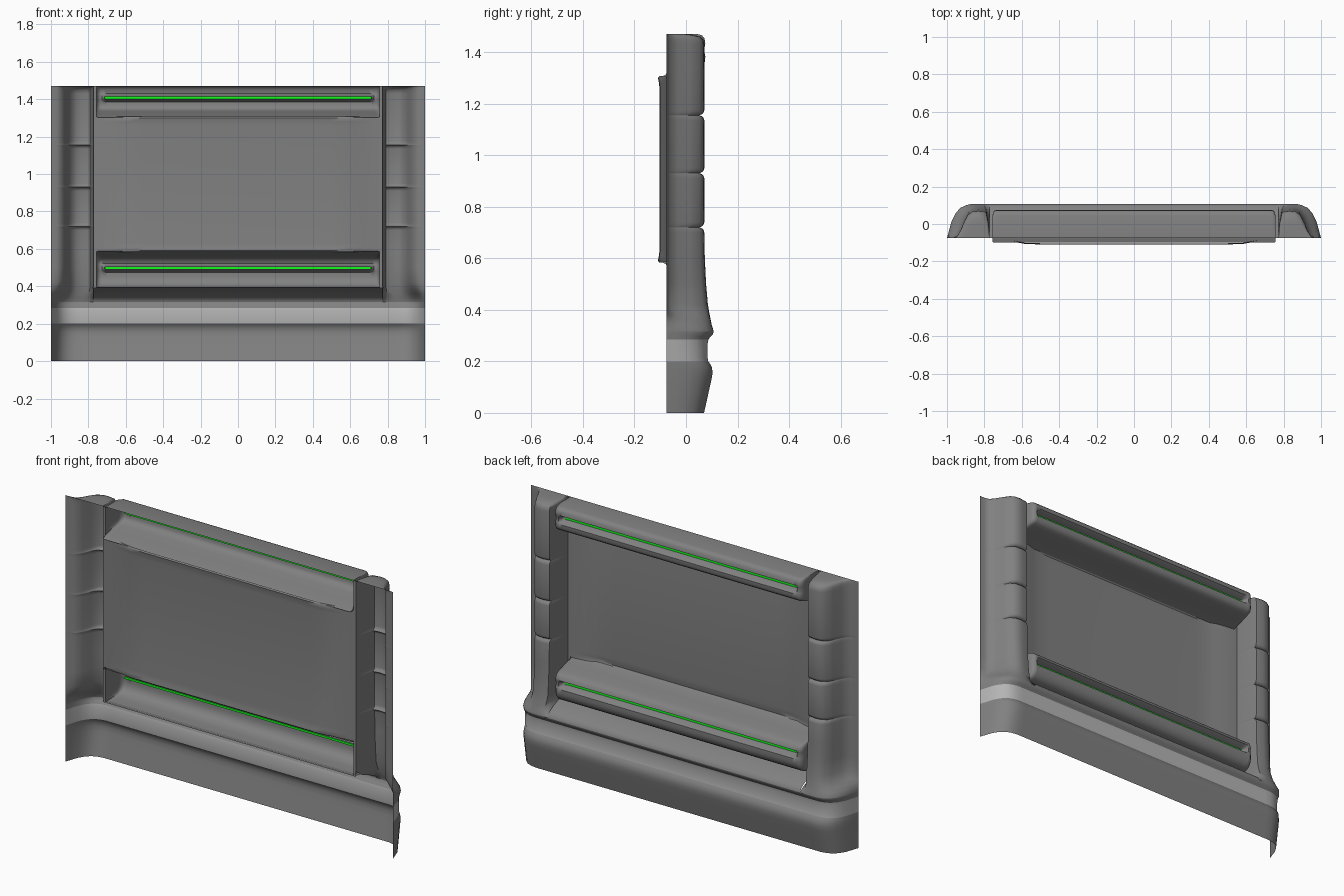
import bpy, math

if "Cube" in bpy.data.objects:
    bpy.data.objects.remove(bpy.data.objects["Cube"])

BACK = -0.075


def material(name, rgb):
    m = bpy.data.materials.new(name)
    m.diffuse_color = (*rgb, 1)
    m.use_nodes = True
    m.node_tree.nodes["Principled BSDF"].inputs["Base Color"].default_value = m.diffuse_color
    return m


DARK = material("dark_grey", (0.22, 0.22, 0.22))
LIGHT = material("light_grey", (0.46, 0.46, 0.46))
GREEN = material("green_glow", (0.005, 1.0, 0.01))


def loft(name, rows, mat=DARK, mirror=False, angle=50):
    """Skin a sheet through rows of equal point count."""
    n = len(rows[0])
    verts = [p for r in rows for p in r]
    faces = [(i * n + j, i * n + j + 1, (i + 1) * n + j + 1, (i + 1) * n + j)
             for i in range(len(rows) - 1) for j in range(n - 1)]
    me = bpy.data.meshes.new(name)
    me.from_pydata(verts, [], faces)
    ob = bpy.data.objects.new(name, me)
    bpy.context.collection.objects.link(ob)
    me.materials.append(mat)
    if mirror:
        ob.modifiers.new("mirror", 'MIRROR').use_mirror_merge = False
    bpy.ops.object.select_all(action='DESELECT')
    ob.select_set(True)
    bpy.context.view_layer.objects.active = ob
    bpy.ops.object.shade_smooth_by_angle(angle=math.radians(angle))
    return ob


# Plan sections: (x, fraction of depth from the back plane)
base_sec = [(1, 0), (.99, .2), (.975, .5), (.955, .72), (.93, .88), (.9, .96),
            (.87, 1), (.835, 1), (.8, 1), (.785, 1), (.772, 1)]
col_sec = [(1, 0), (.968, .01), (.945, .08), (.926, .3), (.908, .6), (.888, .87),
           (.862, .98), (.83, 1), (.79, .95), (.777, .5), (.772, 0)]


# Skirting along the bottom, with a lighter band in its waist
def skirting(name, profile, mat=DARK):
    rows = []
    for y, z in profile:
        half = [(x, BACK + f * (y - BACK), z) for x, f in base_sec]
        rows.append([(-x, yy, zz) for x, yy, zz in half] + half[::-1])
    loft(name, rows, mat)


skirting("skirting_lower", [(.07, 0), (.079, .04), (.09, .09), (.099, .13), (.103, .155),
                            (.101, .175), (.094, .19), (.086, .2)])
skirting("skirting_band", [(.086, .2), (.084, .215), (.084, .27), (.087, .285)], LIGHT)
skirting("skirting_upper", [(.087, .285), (.095, .296), (.105, .306), (.107, .315)])

# Side columns: blend out of the skirting, grooved, capped at the top
levels = [(.315, .107), (.325, .105), (.34, .1), (.36, .096), (.38, .092), (.42, .085),
          (.5, .078), (.6, .073)]
for g in (.72, .93, 1.155):
    levels += [(g - .02, .071), (g - .009, .068), (g - .003, .06), (g, .052),
               (g + .003, .06), (g + .009, .068), (g + .02, .071)]
levels += [(1.3, .071), (1.43, .071), (1.448, .067), (1.46, .055), (1.467, .03), (1.47, 0), (1.47, BACK)]
rows = []
for z, y in levels:
    t = min(1, max(0, (z - .315) / .105))
    t = t * t * (3 - 2 * t)
    row = []
    for (xa, fa), (xb, fb) in zip(base_sec, col_sec):
        f = fa + (fb - fa) * t
        row.append((xa + (xb - xa) * t, BACK + f * (y - BACK), z))
    rows.append(row)
loft("side_column", rows, mirror=True, angle=60)

# Rounded sill between skirting and lower beam
sill = [(.107, .315), (.104, .325), (.095, .336), (.08, .347), (.055, .36), (.02, .374),
        (-.03, .388), (BACK, .395)]
loft("sill", [[(-.772, y, z), (.772, y, z)] for y, z in sill])


# Beams: profile lofted along x, groove fading out at rounded ends
def beam(name, profile, zmid):
    ends = [(.772, 0, 0), (.757, 0, 0), (.757, .8, 0), (.752, .93, 0), (.74, 1, 0),
            (.728, 1, 0), (.718, 1, .7), (.7, 1, 1)]
    stations = [(-x, s, g) for x, s, g in ends] + ends[::-1]
    rows = []
    for x, s, g in stations:
        row = []
        for y, z, depth in profile:
            yy = BACK + s * (y - g * depth - BACK)
            zz = zmid + (z - zmid) * (.9 + .1 * s if 0 < s and z < 1.46 else 1)
            row.append((x, yy, zz))
        rows.append(row)
    loft(name, rows)


def groove(c):
    return [(.075, c + .024, 0), (.073, c + .016, .012), (.072, c + .008, .035),
            (.072, c - .008, .035), (.073, c - .016, .012), (.075, c - .024, 0)]


beam("upper_beam", [(BACK, 1.47, 0), (.045, 1.47, 0), (.062, 1.465, 0), (.072, 1.453, 0)]
     + groove(1.408) + [(.074, 1.365, 0), (.068, 1.352, 0), (.055, 1.343, 0), (.03, 1.335, 0),
                        (-.03, 1.322, 0), (-.08, 1.31, 0), (-.1, 1.303, 0)], 1.41)
beam("lower_beam", [(-.1, .588, 0), (-.08, .58, 0), (-.03, .57, 0), (.03, .558, 0),
                    (.055, .55, 0), (.068, .54, 0)]
     + groove(.497) + [(.075, .45, 0), (.07, .43, 0), (.058, .412, 0), (.04, .4, 0),
                       (0, .393, 0), (BACK, .39, 0)], .48)

# Glowing strips set through the beam grooves
for name, z in (("upper_light", 1.408), ("lower_light", .497)):
    bpy.ops.mesh.primitive_cube_add(size=1, location=(0, .037, z))
    ob = bpy.context.object
    ob.name = name
    ob.scale = (1.43, .008, .011)
    ob.data.materials.append(GREEN)

# Dished centre panel with a slight lip top and bottom
pan = [(.772, BACK), (.73, -.078), (.68, -.085), (.62, -.095), (.58, -.101), (.5, -.103)]
rows = []
for z, lip in ((.583, 0), (.59, .006), (.61, .002), (.63, 0), (1.26, 0), (1.28, .002), (1.3, .006), (1.307, 0)):
    half = [(x, y - lip * min(1, max(0, (.7 - x) / .1)), z) for x, y in pan]
    rows.append([(-x, y, zz) for x, y, zz in half] + half[::-1])
loft("centre_panel", rows)
